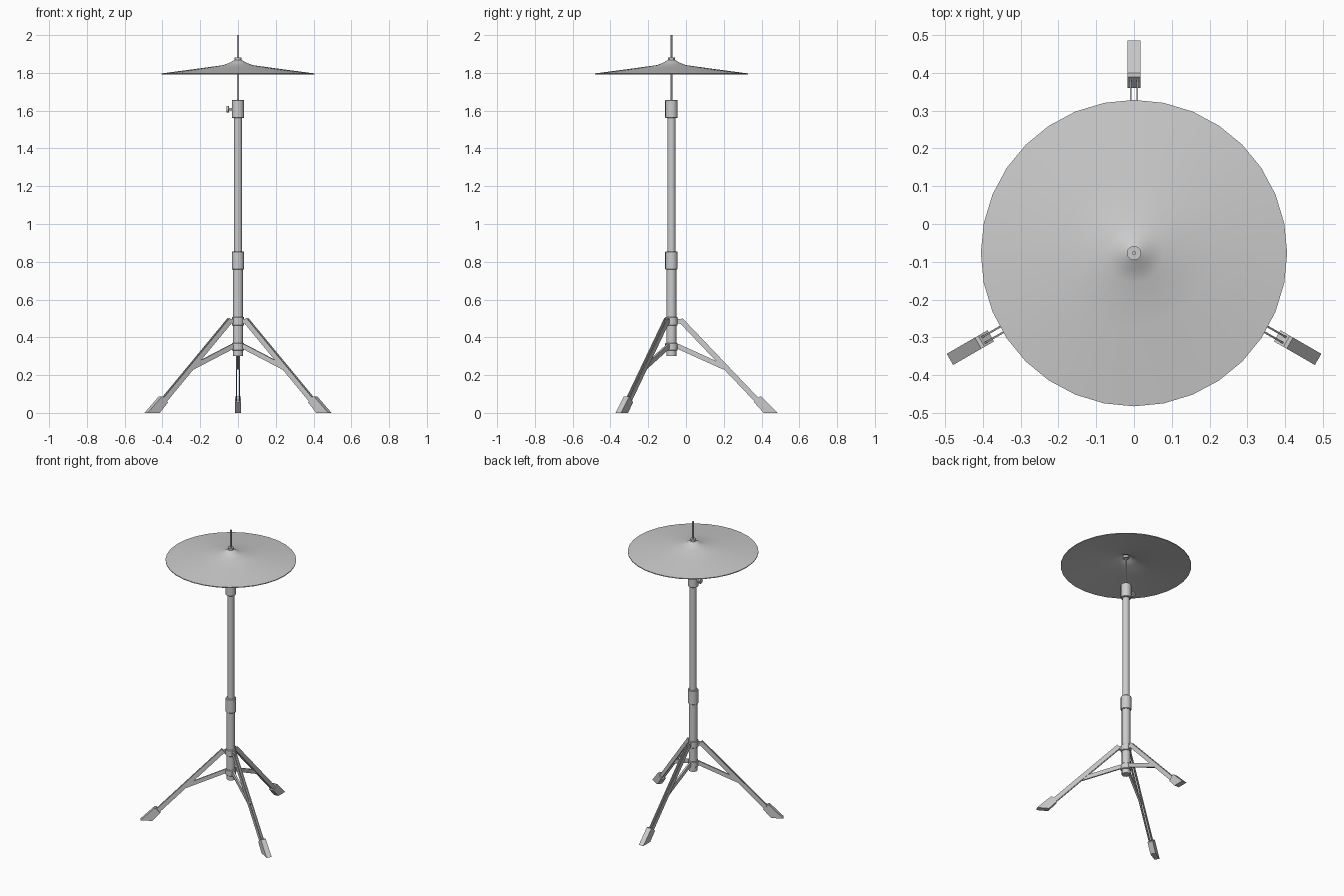
import bpy, bmesh, math
from mathutils import Matrix, Vector

if "Cube" in bpy.data.objects:
    bpy.data.objects.remove(bpy.data.objects["Cube"])

CY = -0.077  # stand axis in y


def finish(name, bm, matrix=None):
    bmesh.ops.recalc_face_normals(bm, faces=bm.faces)
    me = bpy.data.meshes.new(name)
    bm.to_mesh(me)
    bm.free()
    me.shade_smooth()
    me.set_sharp_from_angle(angle=math.radians(30))
    ob = bpy.data.objects.new(name, me)
    ob.matrix_world = matrix or Matrix.Translation((0, CY, 0))
    bpy.context.collection.objects.link(ob)
    return ob


def lathe(name, profile, sides=16, matrix=None):
    """Spin a closed-to-axis profile of (radius, z) points."""
    bm = bmesh.new()
    rings = []
    for r, z in profile:
        if r == 0:
            rings.append([bm.verts.new((0, 0, z))] * sides)
        else:
            rings.append([bm.verts.new((r * math.cos(i * math.tau / sides),
                                        r * math.sin(i * math.tau / sides), z))
                          for i in range(sides)])
    for a, b in zip(rings, rings[1:]):
        for i in range(sides):
            j = (i + 1) % sides
            bm.faces.new(list(dict.fromkeys((a[i], a[j], b[j], b[i]))))
    return finish(name, bm, matrix)


def rod(name, r, z0, z1, sides=16, c=0.0, matrix=None):
    return lathe(name, [(0, z0), (r - c, z0), (r, z0 + c), (r, z1 - c), (r - c, z1), (0, z1)]
                 if c else [(0, z0), (r, z0), (r, z1), (0, z1)], sides, matrix)


def plate(name, outline, y0, y1, matrix):
    """Extrude an outline of (radial, z) points between two widths."""
    bm = bmesh.new()
    f = bm.faces.new([bm.verts.new((r, y0, z)) for r, z in outline])
    ext = bmesh.ops.extrude_face_region(bm, geom=[f])
    vs = [v for v in ext['geom'] if isinstance(v, bmesh.types.BMVert)]
    bmesh.ops.translate(bm, verts=vs, vec=(0, y1 - y0, 0))
    return finish(name, bm, matrix)


def strip(a, b, h):
    """Outline of a straight bar of height h between two points."""
    a, b = Vector(a), Vector(b)
    d = (b - a).normalized()
    n = Vector((-d.y, d.x)) * h / 2
    return [tuple(p) for p in (a - n, b - n, b + n, a + n)]


# cymbal: thin shell with a raised bell
top = [(0.008, 1.873), (0.02, 1.868), (0.045, 1.853), (0.078, 1.841), (0.2, 1.824), (0.405, 1.797)]
lathe("cymbal", top + [(r, z - 0.005) for r, z in reversed(top)] + top[:1], 32)

# rod and nuts
rod("centre_rod", 0.0055, 1.6, 2.0, 12)
rod("top_nut", 0.019, 1.866, 1.882, 12)
rod("lower_nut", 0.019, 1.846, 1.861, 12)

# tubes and collars
rod("upper_tube", 0.022, 0.8, 1.6)
rod("lower_tube", 0.0265, 0.3, 0.8)
rod("top_collar", 0.033, 1.56, 1.657, c=0.003)
rod("middle_collar", 0.033, 0.76, 0.855, c=0.003)
rod("leg_collar", 0.033, 0.463, 0.507, c=0.003)
rod("brace_collar", 0.033, 0.33, 0.37, c=0.003)

# wing screw on the left of the top collar
side = Matrix.Translation((0, CY, 1.608)) @ Matrix.Rotation(-math.pi / 2, 4, 'Y')
rod("screw_shaft", 0.007, 0.025, 0.05, 12, matrix=side)
rod("screw_head", 0.018, 0.047, 0.062, 12, c=0.002, matrix=side)

# three legs: twin rails, brace, lugs and slanted foot
for k, deg in enumerate((90, 210, 330)):
    m = Matrix.Translation((0, CY, 0)) @ Matrix.Rotation(math.radians(deg), 4, 'Z')
    rail = strip((0.047, 0.493), (0.46, 0.06), 0.028)
    for s in (-1, 1):
        plate(f"leg_rail_{k}_{s}", rail, s * 0.006, s * 0.011, m)
    plate(f"leg_brace_{k}", strip((0.03, 0.354), (0.28, 0.241), 0.026), -0.006, 0.006, m)
    plate(f"leg_lug_{k}", [(0.025, 0.472), (0.058, 0.472), (0.058, 0.494), (0.025, 0.5)],
          -0.006, 0.006, m)
    plate(f"foot_{k}", [(0.437, 0.056), (0.488, 0), (0.562, 0), (0.476, 0.086), (0.466, 0.086)],
          -0.017, 0.017, m)
